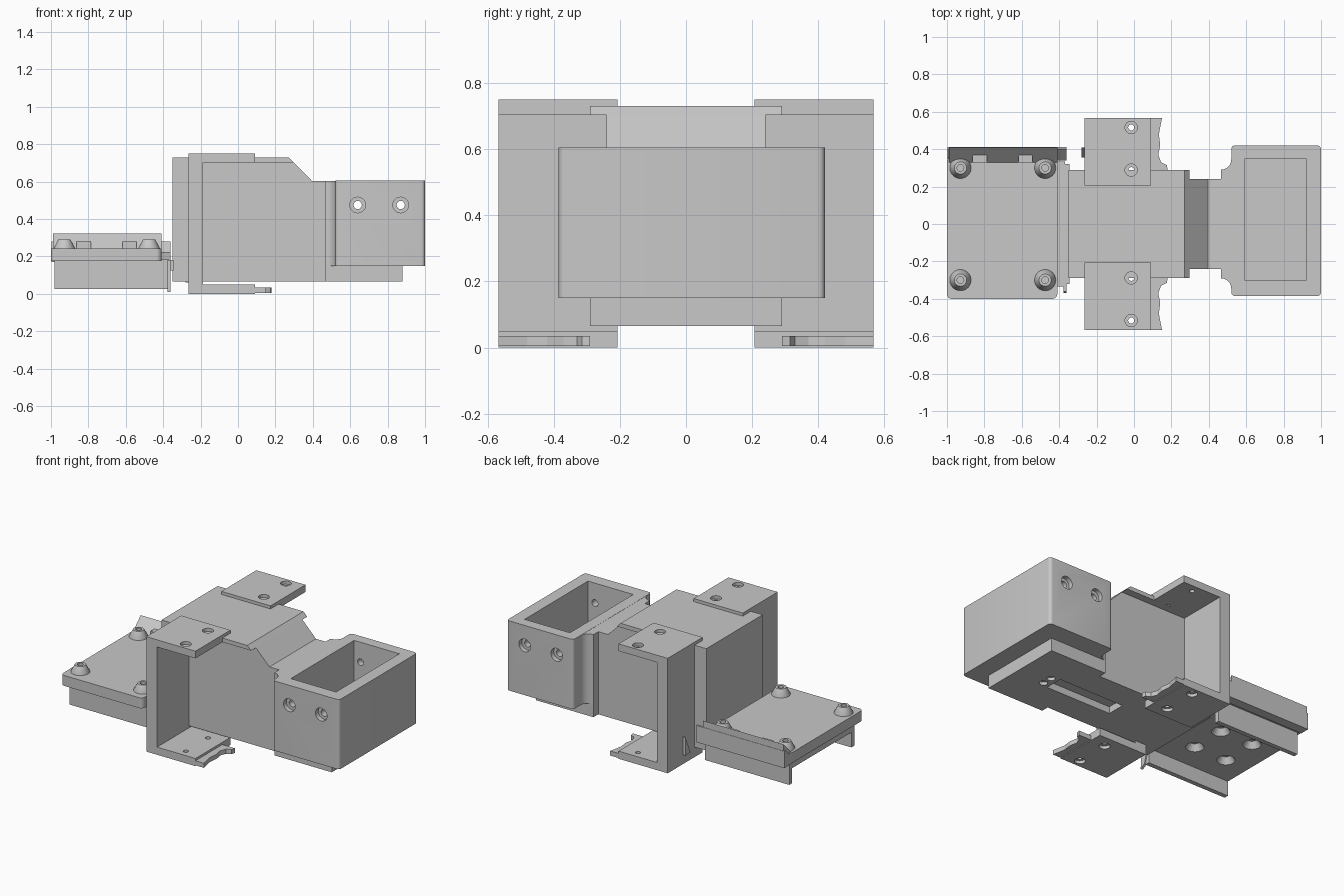
import bpy, bmesh, math
from mathutils import Vector, Matrix

if "Cube" in bpy.data.objects:
    bpy.data.objects.remove(bpy.data.objects["Cube"])

grey = bpy.data.materials.new("plain grey")
grey.use_nodes = True
grey.diffuse_color = (0.58, 0.58, 0.58, 1)
grey.node_tree.nodes["Principled BSDF"].inputs["Base Color"].default_value = (0.58, 0.58, 0.58, 1)


def finish(name, bm):
    bmesh.ops.recalc_face_normals(bm, faces=bm.faces)
    if bm.calc_volume(signed=True) < 0:
        bmesh.ops.reverse_faces(bm, faces=bm.faces)
    mesh = bpy.data.meshes.new(name)
    bm.to_mesh(mesh)
    bm.free()
    mesh.materials.append(grey)
    ob = bpy.data.objects.new(name, mesh)
    bpy.context.scene.collection.objects.link(ob)
    return ob


def prism(name, points, axis, low, high):
    """Extrude a flat outline along one axis; points hold the other two coordinates."""
    bm = bmesh.new()

    def place(p, depth):
        co = list(p)
        co.insert("xyz".index(axis), depth)
        return bm.verts.new(co)
    ends = [[place(p, d) for p in points] for d in (low, high)]
    for end in ends:
        bm.faces.new(end)
    for i in range(len(points)):
        bm.faces.new((ends[0][i - 1], ends[0][i], ends[1][i], ends[1][i - 1]))
    return finish(name, bm)


def block(name, x, y, z):
    return prism(name, [(x[0], y[0]), (x[1], y[0]), (x[1], y[1]), (x[0], y[1])], "z", *z)


def rounded(x, y, radius, steps=5):
    """Rectangle outline with round corners."""
    pts = []
    corners = [(x[1], y[1], -1, -1), (x[0], y[1], 1, -1), (x[0], y[0], 1, 1), (x[1], y[0], -1, 1)]
    for i, (cx, cy, sx, sy) in enumerate(corners):
        for k in range(steps + 1):
            a = math.pi / 2 * (i + k / steps)
            pts.append((cx + sx * radius + radius * math.cos(a), cy + sy * radius + radius * math.sin(a)))
    return pts


def lathe(name, profile, origin, direction=(0, 0, 1), sides=24):
    """Turn (radius, height) points, ordered upward, into a closed solid."""
    bm = bmesh.new()
    rings = [[bm.verts.new((r * math.cos(2 * math.pi * i / sides), r * math.sin(2 * math.pi * i / sides), h))
              for i in range(sides)] for r, h in profile]
    for low, high in zip(rings, rings[1:]):
        for i in range(sides):
            bm.faces.new((low[i - 1], low[i], high[i], high[i - 1]))
    bm.faces.new(rings[0])
    bm.faces.new(rings[-1])
    turn = Vector(direction).to_track_quat("Z", "Y").to_matrix().to_4x4()
    bm.transform(Matrix.Translation(origin) @ turn)
    return finish(name, bm)


def bore(origin, direction, wide, narrow, depth, length):
    profile = [(wide, -0.02), (wide, depth), (narrow, depth), (narrow, length)]
    return lathe("bore_cutter", profile, origin, direction)


def cut(ob, cutters):
    for cutter in cutters:
        cutter.hide_render = True
        mod = ob.modifiers.new("cut", "BOOLEAN")
        mod.operation, mod.solver, mod.object = "DIFFERENCE", "EXACT", cutter
    bpy.context.view_layer.update()
    mesh = bpy.data.meshes.new_from_object(ob.evaluated_get(bpy.context.evaluated_depsgraph_get()))
    ob.modifiers.clear()
    ob.data = mesh
    for cutter in cutters:
        bpy.data.objects.remove(cutter)


def smooth(ob):
    bpy.ops.object.select_all(action="DESELECT")
    ob.select_set(True)
    bpy.context.view_layer.objects.active = ob
    bpy.ops.object.shade_smooth_by_angle(angle=math.radians(30))


# Main body with sloped shoulder, wider rear end and overhanging top
body = prism("main_body", [(-0.25, 0.065), (0.53, 0.065), (0.53, 0.604), (0.395, 0.604),
                           (0.27, 0.73), (-0.25, 0.73)], "y", -0.24, 0.24)
block("rear_body", (-0.35, -0.19), (-0.29, 0.29), (0.065, 0.73))
prism("top_overhang", [(-0.2, 0.703), (0.297, 0.703), (0.27, 0.73), (-0.2, 0.73)], "y", -0.29, 0.29)
foot = block("foot_plate", (0.465, 0.88), (-0.29, 0.29), (0.065, 0.16))
for part in (body, foot):
    cut(part, [block("slot_cutter", (0.14, 0.62), (-0.06, 0.06), (0, 0.11))])
cut(foot, [bore((0.67, y, 0.065), (0, 0, 1), 0.025, 0.012, 0.02, 0.05) for y in (-0.035, 0.035)])

# Shoulders with concave fillets where the body meets the box
for side in (-1, 1):
    arc = [(0.465 + 0.055 * math.sin(a), side * (0.345 - 0.055 * math.cos(a)))
           for a in (i * math.pi / 12 for i in range(7))]
    smooth(prism("box_shoulder", arc + [(0.53, side * 0.345), (0.53, side * 0.23), (0.465, side * 0.23)],
                 "z", 0.15, 0.604))

# Open box with screw holes in its front and back walls
box = prism("open_box", rounded((0.52, 1), (-0.385, 0.42), 0.02), "z", 0.15, 0.605)
holes = [bore((x, y, 0.475), (0, d, 0), 0.042, 0.022, 0.03, 0.12)
         for x in (0.64, 0.87) for y, d in ((-0.385, 1), (0.42, -1))]
cut(box, [block("pocket_cutter", (0.593, 0.92), (-0.303, 0.35), (0.18, 0.7))] + holes)
smooth(box)

# Side channels: upright wall with top and bottom flanges
for side, label in ((-1, "right"), (1, "left")):
    def span(a, b):
        return sorted((side * a, side * b))
    channel = [(-0.265, 0), (0.09, 0), (0.09, 0.05), (-0.187, 0.05), (-0.187, 0.703),
               (0.09, 0.703), (0.09, 0.75), (-0.265, 0.75)]
    bracket = prism(label + "_channel", channel, "y", *span(0.207, 0.567))
    cut(bracket, [bore((-0.015, side * y, z), (0, 0, d), 0.033, 0.016, 0.02, 0.08)
                  for y in (0.288, 0.516) for z, d in ((0.75, -1), (0, 1))])
    lip = [(0.08, 0.29), (0.18, 0.29), (0.175, 0.315), (0.145, 0.33), (0.13, 0.37),
           (0.14, 0.42), (0.133, 0.48), (0.15, 0.567), (0.08, 0.567)]
    prism(label + "_channel_lip", [(x, side * y) for x, y in lip], "z", 0.005, 0.035)
    # Skirt below the tray
    block(label + "_skirt", (-0.98, -0.37), span(0.305, 0.335), (0.027, 0.185))

# Tray: rounded top plate over a base, countersunk from below
top_plate = prism("tray_plate", rounded((-1, -0.41), (-0.4, 0.36), 0.025), "z", 0.175, 0.243)
base = block("tray_base", (-0.98, -0.345), (-0.32, 0.32), (0.125, 0.18))
cut(base, [lathe("sink_cutter", [(0.055, -0.01), (0.055, 0), (0.03, 0.04)], (x, y, 0.125))
           for x in (-0.81, -0.57) for y in (-0.12, 0.12)])

# Conical standoffs on the tray
for x in (-0.928, -0.475):
    for y in (-0.3, 0.3):
        standoff = lathe("standoff", [(0.057, 0.235), (0.057, 0.245), (0.033, 0.29)], (x, y, 0))
        cut(standoff, [lathe("pit_cutter", [(0.018, 0.25), (0.018, 0.32)], (x, y, 0))])
        smooth(standoff)

# Outward leaning lip along the back of the tray, with its lower rail and tabs
prism("tray_lip", [(0.33, 0.19), (0.33, 0.243), (0.41, 0.323), (0.41, 0.18)], "x", -0.99, -0.41)
prism("lip_rail", [(0.35, 0.17), (0.34, 0.22), (0.4, 0.28), (0.412, 0.28), (0.412, 0.17)],
      "x", -0.998, -0.362)
for x in (-0.825, -0.58):
    block("lip_tab", (x - 0.038, x + 0.038), (0.33, 0.37), (0.24, 0.283))

# Small fins beside the channels
prism("back_fin", [(0.41, 0.18), (0.41, 0.06), (0.355, 0.06)], "x", -0.282, -0.26)
prism("front_fin", [(-0.3, 0.18), (-0.335, 0.03), (-0.37, 0.01), (-0.36, 0.18)], "x", -0.378, -0.362)
